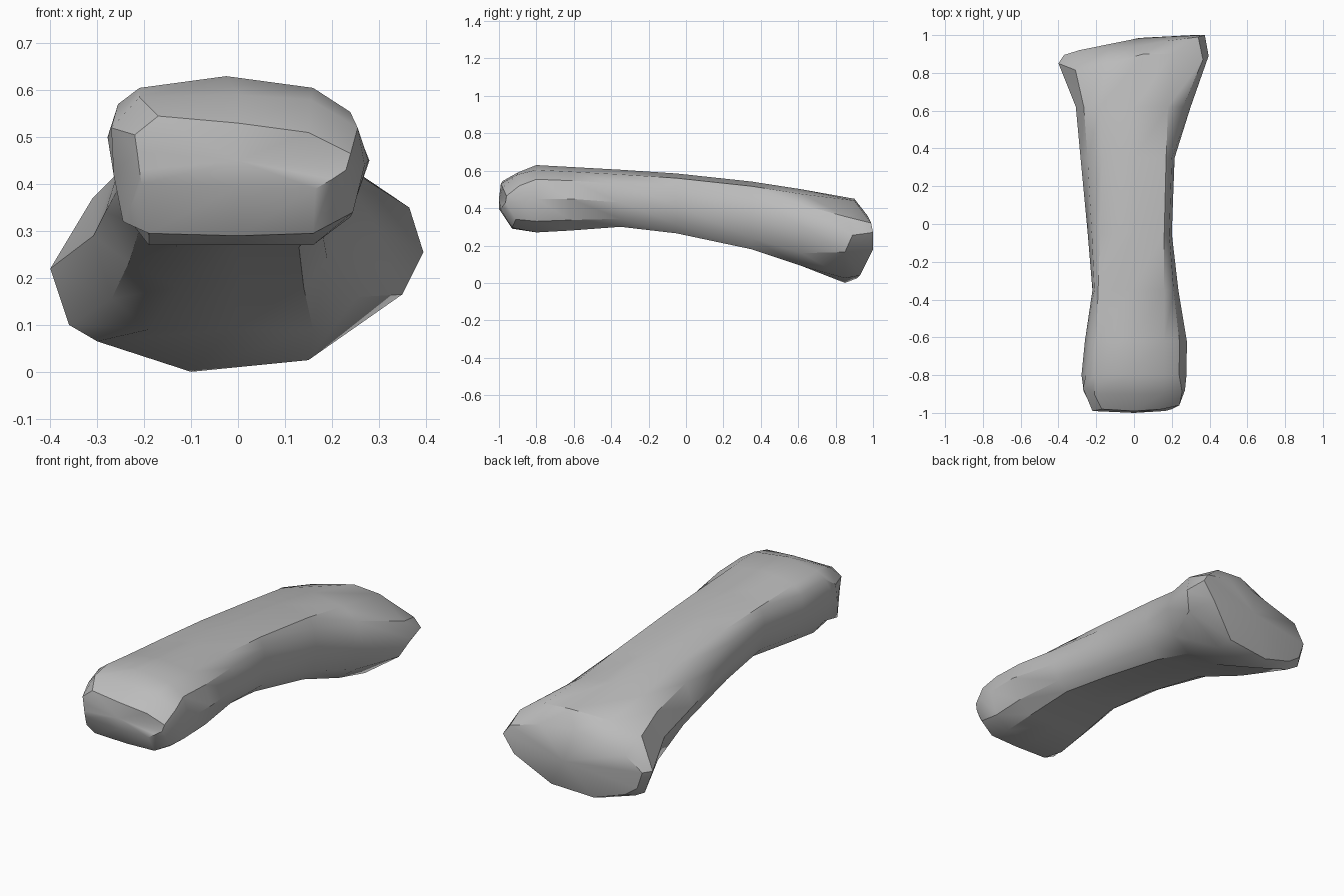
import bpy
import bmesh
import math
from mathutils import Vector

cube = bpy.data.objects.get("Cube")
if cube:
    bpy.data.objects.remove(cube, do_unlink=True)

# Single flat colour
grey = bpy.data.materials.new("bone grey")
grey.use_nodes = True
colour = (0.5, 0.5, 0.5, 1.0)
grey.diffuse_color = colour
grey.node_tree.nodes["Principled BSDF"].inputs["Base Color"].default_value = colour


def shoulder(flat, side, bulge=0.17):
    """Rounded corner point between a flat top or bottom edge and a side."""
    corner = Vector((side.x, side.y, flat.z))
    return flat.lerp(side, 0.5).lerp(corner, 2 * bulge)


def shaft_ring(y, left, right, top, bottom, left_z, right_z, tl, tr, bl, br):
    """Twelve-sided cross-section, clockwise from the crown."""
    crown = Vector(((tl + tr) / 2, y, top))
    top_r, top_l = Vector((tr, y, top - 0.025)), Vector((tl, y, top - 0.025))
    side_r, side_l = Vector((right, y, right_z)), Vector((left, y, left_z))
    low_r, low_l = Vector((br, y, bottom)), Vector((bl, y, bottom))
    return [crown, top_r, shoulder(top_r, side_r), side_r,
            shoulder(low_r, side_r), low_r, (low_r + low_l) / 2, low_l,
            shoulder(low_l, side_l), side_l, shoulder(top_l, side_l), top_l]


# Rounded front knuckle: end face, then its bevel
front_face = [
    (0, -.99, .53), (.15, -.98, .51), (.24, -.96, .465), (.23, -.965, .43),
    (.2, -.98, .41), (.165, -.99, .39), (0, -1, .395), (-.205, -.99, .4),
    (-.21, -.99, .43), (-.215, -.99, .47), (-.22, -.99, .505), (-.17, -.98, .545)]
front_bevel = [
    (0, -.9, .59), (.155, -.9, .58), (.255, -.89, .52), (.27, -.88, .44),
    (.245, -.91, .34), (.16, -.93, .295), (0, -.93, .29), (-.19, -.93, .295),
    (-.245, -.92, .32), (-.265, -.89, .42), (-.27, -.87, .52), (-.21, -.9, .585)]

# Shaft: y, sides, top, bottom, side heights, flat extents above and below
shaft = [
    (-.8, -.278, .278, .63, .27, .5, .45, -.21, .16, -.19, .16),
    (-.62, -.26, .28, .62, .28, .47, .45, -.2, .16, -.17, .16),
    (-.35, -.22, .235, .605, .3, .46, .43, -.19, .16, -.14, .15),
    (-.05, -.245, .2, .585, .265, .41, .41, -.18, .16, -.13, .13),
    (.35, -.283, .215, .542, .18, .34, .36, -.17, .17, -.13, .14),
    (.62, -.308, .3, .5, .09, .29, .3, -.18, .18, -.19, .16)]

# Flared rear end: rim, then the bevelled end face
rear_rim = [
    (.05, .9, .45), (.2, .9, .44), (.365, .87, .35), (.395, .89, .255),
    (.35, .85, .165), (.15, .85, .025), (-.1, .85, 0), (-.3, .85, .065),
    (-.36, .86, .1), (-.4, .85, .22), (-.31, .815, .37), (-.15, .845, .42)]
rear_face = [
    (0, .94, .37), (.18, .97, .36), (.34, .99, .32), (.375, 1, .27),
    (.31, 1, .18), (.14, .93, .04), (-.1, .915, .025), (-.27, .9, .08),
    (-.34, .895, .13), (-.37, .895, .22), (-.29, .92, .3), (-.13, .93, .34)]

rings = [front_face, front_bevel]
rings += [shaft_ring(*row) for row in shaft]
rings += [rear_rim, rear_face]

# Loft the rings into one closed body
bm = bmesh.new()
loops = [[bm.verts.new(p) for p in ring] for ring in rings]
sides = len(front_face)
for a, b in zip(loops, loops[1:]):
    for i in range(sides):
        j = (i + 1) % sides
        bm.faces.new((a[i], a[j], b[j], b[i]))

# Close both ends with shallow fans
for loop, centre in ((loops[0], (0, -1, .45)), (loops[-1], (.03, .985, .21))):
    tip = bm.verts.new(centre)
    for i in range(sides):
        bm.faces.new((loop[i], loop[(i + 1) % sides], tip))
bmesh.ops.recalc_face_normals(bm, faces=bm.faces)

mesh = bpy.data.meshes.new("bone")
bm.to_mesh(mesh)
bm.free()
mesh.materials.append(grey)
bone = bpy.data.objects.new("bone", mesh)
bpy.context.collection.objects.link(bone)

# Soft shading with crisp rims
bpy.context.view_layer.objects.active = bone
bone.select_set(True)
bpy.ops.object.shade_smooth_by_angle(angle=math.radians(35))
